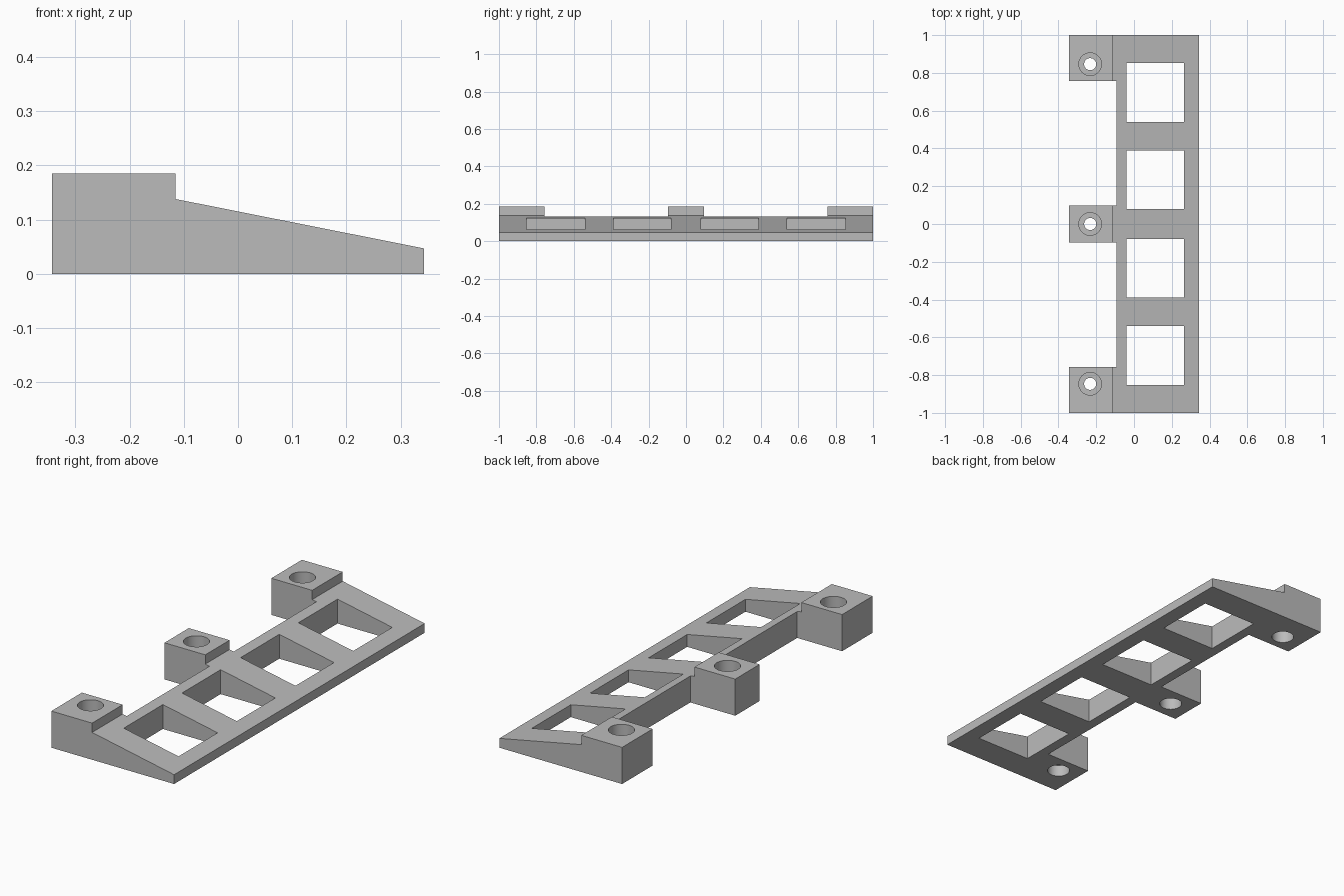
import bpy
import bmesh
from math import radians
from mathutils import Matrix, Vector

if "Cube" in bpy.data.objects:
    bpy.data.objects.remove(bpy.data.objects["Cube"], do_unlink=True)

grey = bpy.data.materials.new("plain grey")
grey.use_nodes = True
grey.diffuse_color = (0.5, 0.5, 0.5, 1)
grey.node_tree.nodes["Principled BSDF"].inputs["Base Color"].default_value = (0.5, 0.5, 0.5, 1)


def add_object(name, bm):
    bmesh.ops.recalc_face_normals(bm, faces=bm.faces)
    mesh = bpy.data.meshes.new(name)
    bm.to_mesh(mesh)
    bm.free()
    mesh.materials.append(grey)
    obj = bpy.data.objects.new(name, mesh)
    bpy.context.collection.objects.link(obj)
    return obj


def add_box(bm, x0, x1, y0, y1, z0=-0.1, z1=0.4):
    size = Matrix.Diagonal((x1 - x0, y1 - y0, z1 - z0, 1))
    middle = Matrix.Translation(((x0 + x1) / 2, (y0 + y1) / 2, (z0 + z1) / 2))
    bmesh.ops.create_cube(bm, size=1, matrix=middle @ size)


def add_bolt_hole(bm, x, y):
    # Stepped bore, wide at both ends and narrow through the web
    outline = [(0, -0.1), (0.053, -0.1), (0.053, 0.06), (0.032, 0.06),
               (0.032, 0.115), (0.06, 0.115), (0.06, 0.3), (0, 0.3)]
    verts = [bm.verts.new((x + r, y, z)) for r, z in outline]
    edges = [bm.edges.new(pair) for pair in zip(verts, verts[1:])]
    result = bmesh.ops.spin(bm, geom=verts + edges, cent=(x, y, 0), axis=(0, 0, 1),
                            angle=radians(360), steps=48, use_merge=True)
    bmesh.ops.remove_doubles(bm, verts=bm.verts, dist=0.0001)


# Wedge body: stepped side profile extruded along the length
profile = [(-0.343, 0), (0.343, 0), (0.343, 0.047), (-0.115, 0.138),
           (-0.115, 0.185), (-0.343, 0.185)]
bm = bmesh.new()
side = bm.faces.new([bm.verts.new((x, -1, z)) for x, z in profile])
extruded = bmesh.ops.extrude_face_region(bm, geom=[side])["geom"]
bmesh.ops.translate(bm, vec=Vector((0, 2, 0)),
                    verts=[g for g in extruded if isinstance(g, bmesh.types.BMVert)])
body = add_object("wedge_bracket", bm)

# Cutters: bolt holes, rail windows and gaps between the mounting pads
bm = bmesh.new()
for y in (-0.846, 0, 0.846):
    add_bolt_hole(bm, -0.232, y)
for s in (-1, 1):
    for near, far in ((0.08, 0.388), (0.541, 0.853)):
        add_box(bm, -0.041, 0.265, *sorted((s * near, s * far)))
    add_box(bm, -0.6, -0.092, *sorted((s * 0.097, s * 0.756)))
cutter = add_object("opening_cutter", bm)
cutter.hide_render = True

cut = body.modifiers.new("openings", "BOOLEAN")
cut.operation = "DIFFERENCE"
cut.solver = "EXACT"
cut.object = cutter

# Apply the cut, then smooth only the bores
bpy.ops.object.select_all(action="DESELECT")
body.select_set(True)
bpy.context.view_layer.objects.active = body
bpy.ops.object.modifier_apply(modifier=cut.name)
bpy.data.objects.remove(cutter, do_unlink=True)
bpy.ops.object.shade_smooth_by_angle(angle=radians(30))
